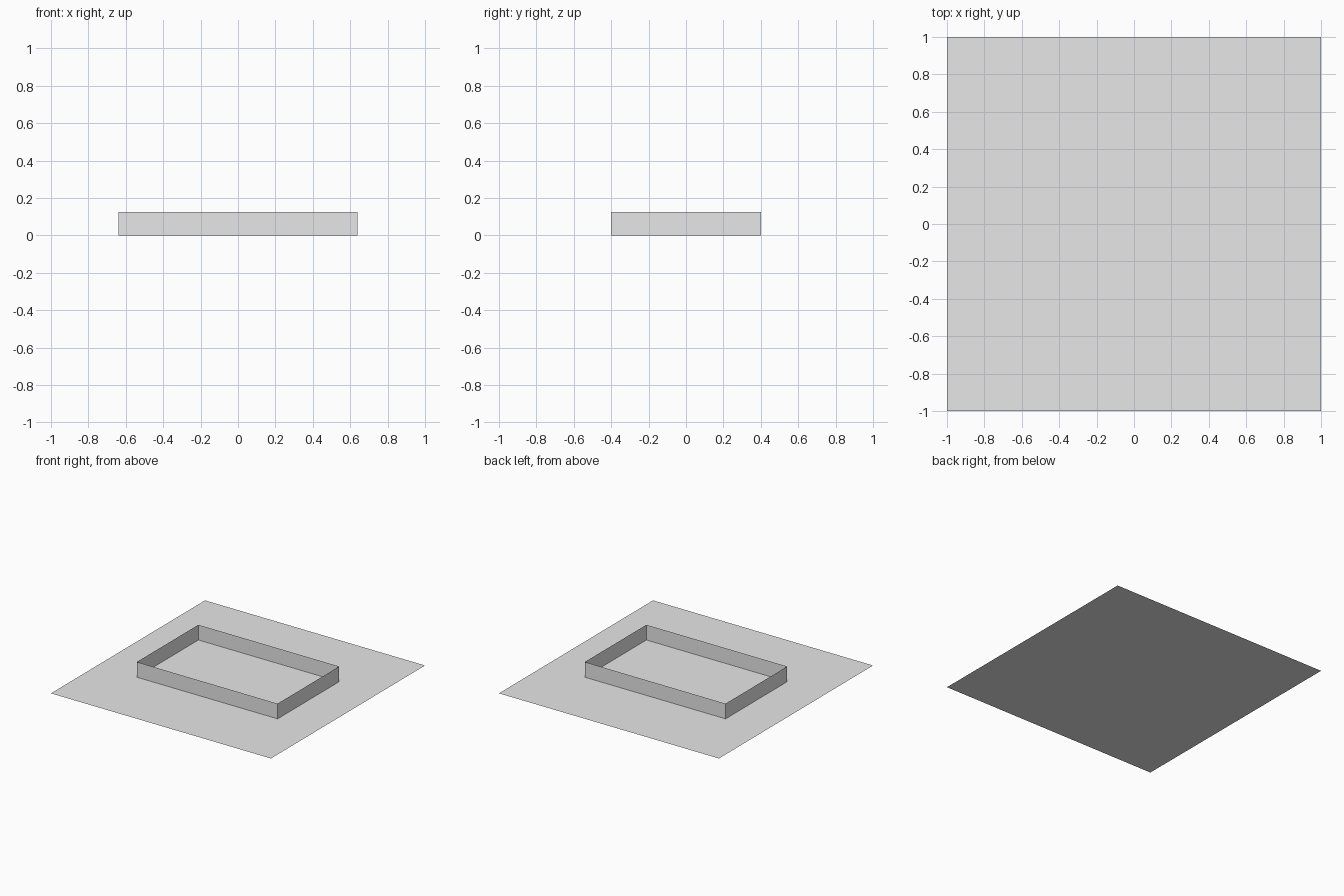
import bpy
import bmesh

cube = bpy.data.objects.get("Cube")
if cube:
    bpy.data.objects.remove(cube, do_unlink=True)

SHEET_HALF = 1.0
WALL_X, WALL_Y, WALL_H = 0.64, 0.40, 0.125

# Single plain grey
grey = bpy.data.materials.new("light_grey")
grey.use_nodes = True
colour = (0.8, 0.8, 0.8, 1.0)
grey.diffuse_color = colour
grey.node_tree.nodes["Principled BSDF"].inputs["Base Color"].default_value = colour


def make_object(name, bm):
    mesh = bpy.data.meshes.new(name)
    bm.to_mesh(mesh)
    bm.free()
    mesh.materials.append(grey)
    obj = bpy.data.objects.new(name, mesh)
    bpy.context.collection.objects.link(obj)
    return obj


def rectangle(bm, hx, hy):
    corners = [(-hx, -hy), (hx, -hy), (hx, hy), (-hx, hy)]
    return [bm.verts.new((x, y, 0)) for x, y in corners]


# Flat square base sheet
bm = bmesh.new()
bm.faces.new(rectangle(bm, SHEET_HALF, SHEET_HALF))
make_object("base_sheet", bm)

# Open rectangular frame of thin upright walls
bm = bmesh.new()
loop = rectangle(bm, WALL_X, WALL_Y)
edges = [bm.edges.new((loop[i], loop[(i + 1) % 4])) for i in range(4)]
raised = bmesh.ops.extrude_edge_only(bm, edges=edges)["geom"]
top_verts = [g for g in raised if isinstance(g, bmesh.types.BMVert)]
bmesh.ops.translate(bm, verts=top_verts, vec=(0, 0, WALL_H))
bm.normal_update()
# Face every wall outwards
inward = [f for f in bm.faces if f.normal.dot(f.calc_center_median()) < 0]
bmesh.ops.reverse_faces(bm, faces=inward)
make_object("frame_walls", bm)
